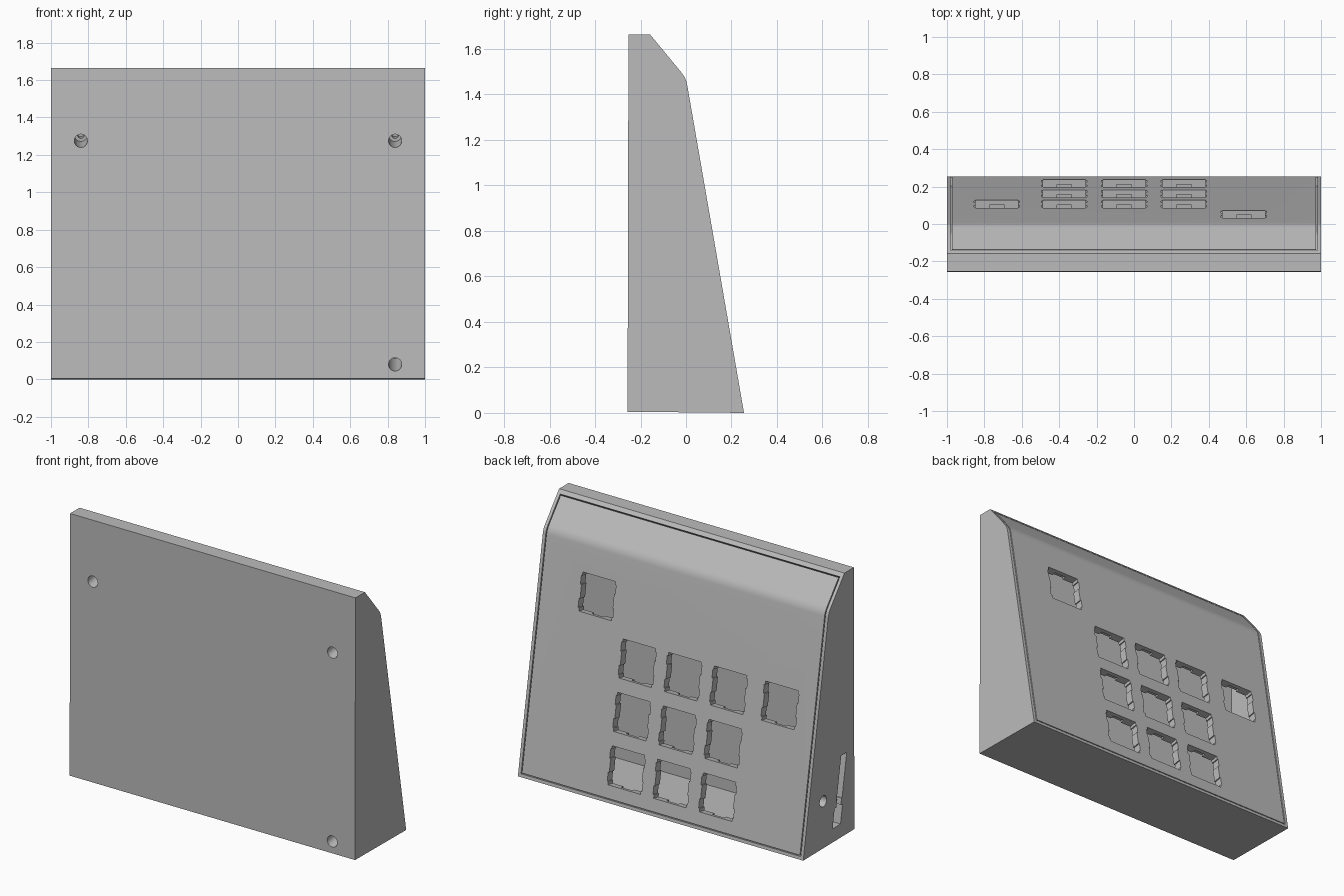
import bpy, bmesh, math
from mathutils import Vector, Matrix

if "Cube" in bpy.data.objects:
    bpy.data.objects.remove(bpy.data.objects["Cube"])

grey = bpy.data.materials.new("mid grey plastic")
grey.diffuse_color = (0.5, 0.5, 0.5, 1)
grey.use_nodes = True
grey.node_tree.nodes["Principled BSDF"].inputs["Base Color"].default_value = grey.diffuse_color

# Key points of the sloped face in (y, z), its directions and outward normals
A, B, C = Vector((0.255, 0)), Vector((0, 1.472)), Vector((-0.158, 1.664))
s1, s2 = (B - A).normalized(), (C - B).normalized()
n1, n2 = Vector((s1.y, -s1.x)), Vector((s2.y, -s2.x))
mitre = (n1 + n2) / (1 + n1.dot(n2))


def finish(bm, name):
    bmesh.ops.recalc_face_normals(bm, faces=bm.faces)
    me = bpy.data.meshes.new(name)
    bm.to_mesh(me)
    bm.free()
    ob = bpy.data.objects.new(name, me)
    me.materials.append(grey)
    bpy.context.collection.objects.link(ob)
    return ob


def prism(name, pts, x0, x1):
    """Extrude a (y, z) outline along x."""
    bm = bmesh.new()
    a = [bm.verts.new((x0, p[0], p[1])) for p in pts]
    b = [bm.verts.new((x1, p[0], p[1])) for p in pts]
    bm.faces.new(a)
    bm.faces.new(b)
    for i in range(len(pts)):
        j = (i + 1) % len(pts)
        bm.faces.new((a[i], a[j], b[j], b[i]))
    return finish(bm, name)


def boxes(name, items, frame):
    """Separate boxes given as (centre, size), placed in a local frame."""
    bm = bmesh.new()
    for c, s in items:
        m = frame @ Matrix.Translation(c) @ Matrix.Diagonal((*s, 1))
        bmesh.ops.create_cube(bm, size=1, matrix=m)
    return finish(bm, name)


def rod(name, p, q, r):
    p, q = Vector(p), Vector(q)
    m = Matrix.Translation((p + q) / 2) @ (q - p).to_track_quat('Z', 'Y').to_matrix().to_4x4()
    bm = bmesh.new()
    bmesh.ops.create_cone(bm, cap_ends=True, segments=32, radius1=r, radius2=r,
                          depth=(q - p).length, matrix=m)
    return finish(bm, name)


def boolean(ob, tool, op='DIFFERENCE'):
    mod = ob.modifiers.new("cut", 'BOOLEAN')
    mod.operation, mod.solver, mod.object = op, 'EXACT', tool
    bpy.context.view_layer.objects.active = ob
    bpy.ops.object.modifier_apply(modifier=mod.name)
    bpy.data.objects.remove(tool, do_unlink=True)


def face_line(lo, hi, t):
    """Sloped face line with rounded bend, sunk by t, trimmed at both ends."""
    bend = B - mitre * t
    p, q, d = bend - s1 * 0.03, bend + s2 * 0.03, 6
    arc = [p * (1 - k / d) ** 2 + bend * 2 * (k / d) * (1 - k / d) + q * (k / d) ** 2
           for k in range(d + 1)]
    return [A + s1 * lo - n1 * t] + arc + [C - s2 * hi - n2 * t]


def band(lo, hi, t0, t1):
    return face_line(lo, hi, t0) + face_line(lo, hi, t1)[::-1]


# Hollow case with a recess for the panel
case = prism("case", [(-0.257, 0.005)] + face_line(0, 0, 0) + [(-0.253, 1.664)], -1, 1)
boolean(case, prism("recess", band(0.02, 0.028, -0.02, 0.05), -0.98, 0.98))
boolean(case, prism("cavity", [(-0.205, 0.04), (0.2, 0.04)] + face_line(0.06, 0.07, 0.04)
                    + [(-0.205, 1.61)], -0.94, 0.94))

# Screw bosses at right angles to the panel, with counterbores from the back
axis = Vector((0, n1.x, n1.y))
for x, z in ((-0.84, 1.275), (0.84, 1.275), (0.84, 0.08)):
    p = Vector((x, -0.255, z))
    length = (A - Vector((-0.255, z))).dot(n1) - 0.052
    boolean(case, rod("boss", p + axis * 0.03, p + axis * length, 0.055), 'UNION')
    boolean(case, rod("counterbore", p - axis * 0.04, p + axis * (length - 0.05), 0.035))
    boolean(case, rod("pilot", p + axis * (length - 0.07), p + axis * (length + 0.02), 0.018))


# Side openings: tilted port, slot, shallow link between them, round socket
def side_slot(z0, z1, w, x1):
    yc = [-0.08 - 0.1735 * (z - 0.1) for z in (z0, z1)]
    pts = [(yc[0] - w / 2, z0), (yc[0] + w / 2, z0), (yc[1] + w / 2, z1), (yc[1] - w / 2, z1)]
    boolean(case, prism("side_slot", pts, -1.05, x1))


side_slot(0.09, 0.21, 0.08, -0.92)
side_slot(0.25, 0.52, 0.055, -0.92)
side_slot(0.20, 0.26, 0.045, -0.97)
boolean(case, rod("socket", (-1.05, 0.055, 0.30), (-0.92, 0.055, 0.30), 0.035))

# Bent front panel with switch cutouts
panel = prism("key_panel", band(0.026, 0.034, 0, 0.05), -0.974, 0.974)
frame = Matrix(((1, 0, 0, 0), (0, s1.x, -n1.x, A.x), (0, s1.y, -n1.y, A.y), (0, 0, 0, 1)))
rows = [0.224 + 0.322 * i for i in range(4)]
keys = [(x, v) for x in (-0.373, -0.053, 0.267) for v in rows[:3]]
keys += [(-0.733, rows[2]), (0.587, rows[3])]
boolean(panel, boxes("key_holes", [((x, v, 0), (0.228, 0.236, 0.2)) for x, v in keys], frame))
boolean(panel, boxes("side_notches", [((x, v + d, 0), (0.243, 0.055, 0.2))
                                      for x, v in keys for d in (-0.07, 0.07)], frame))
boolean(panel, boxes("clip_notches", [((x, v, 0.055), (0.08, 0.262, 0.06))
                                      for x, v in keys], frame))

# Smooth only the bend and round holes
for ob in (case, panel):
    bpy.ops.object.select_all(action='DESELECT')
    ob.select_set(True)
    bpy.context.view_layer.objects.active = ob
    bpy.ops.object.shade_smooth_by_angle(angle=math.radians(25))
